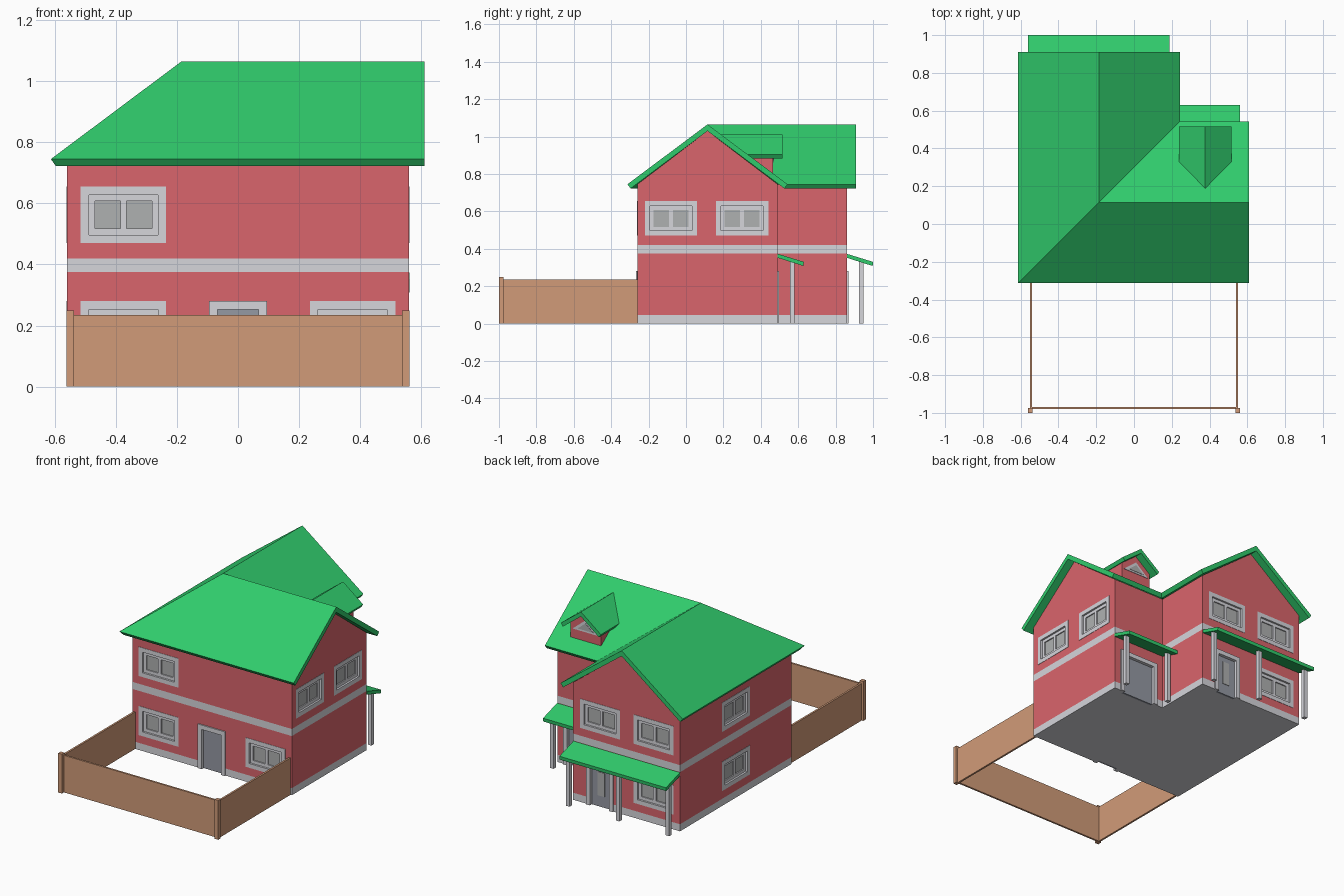
import bpy, bmesh
from math import radians
from mathutils import Matrix, Vector

if "Cube" in bpy.data.objects:
    bpy.data.objects.remove(bpy.data.objects["Cube"])


def material(name, rgb):
    m = bpy.data.materials.new(name)
    m.diffuse_color = (*rgb, 1)
    m.use_nodes = True
    m.node_tree.nodes["Principled BSDF"].inputs["Base Color"].default_value = m.diffuse_color
    return m


RED = material("red_wall", (0.70, 0.13, 0.15))
GREEN = material("green_roof", (0.03, 0.60, 0.15))
TAN = material("fence_wood", (0.64, 0.33, 0.19))
TRIM = material("pale_trim", (0.67, 0.67, 0.71))
GLASS = material("grey_glass", (0.43, 0.44, 0.44))
DOOR = material("door_grey", (0.30, 0.32, 0.37))


def finish(name, bm, mat):
    bmesh.ops.recalc_face_normals(bm, faces=bm.faces)
    me = bpy.data.meshes.new(name)
    bm.to_mesh(me)
    bm.free()
    ob = bpy.data.objects.new(name, me)
    me.materials.append(mat)
    bpy.context.collection.objects.link(ob)
    return ob


def add_box(bm, lo, hi, M=Matrix()):
    lo, hi = Vector(lo), Vector(hi)
    S = Matrix.Diagonal((*(hi - lo), 1))
    bmesh.ops.create_cube(bm, size=1, matrix=M @ Matrix.Translation((lo + hi) / 2) @ S)


def boxes(name, spans, mat, M=Matrix()):
    bm = bmesh.new()
    for lo, hi in spans:
        add_box(bm, lo, hi, M)
    return finish(name, bm, mat)


def loft(name, loop_a, loop_b, mat):
    bm = bmesh.new()
    a = [bm.verts.new(p) for p in loop_a]
    b = [bm.verts.new(p) for p in loop_b]
    bm.faces.new(a)
    bm.faces.new(b)
    n = len(a)
    for i in range(n):
        j = (i + 1) % n
        bm.faces.new((a[i], a[j], b[j], b[i]))
    return finish(name, bm, mat)


# L-shaped walls in stacked tiers
PLAN = [(-.56, -.26), (.56, -.26), (.56, .49), (.19, .49), (.19, .86), (-.56, .86)]
TIERS = [("base_trim", 0, .045, TRIM), ("lower_wall", .045, .375, RED),
         ("middle_band", .375, .42, TRIM), ("upper_wall", .42, .745, RED)]
walls = {n: loft(n, [(x, y, z0) for x, y in PLAN], [(x, y, z1) for x, y in PLAN], m)
         for n, z0, z1, m in TIERS}

# Gables on the right and back walls
tri = [(-.375, .745), (.375, .745), (0, 1.03)]
loft("right_gable", [(.56, .115 + u, z) for u, z in tri], [(.50, .115 + u, z) for u, z in tri], RED)
loft("back_gable", [(-.185 + u, .86, z) for u, z in tri], [(-.185 + u, .80, z) for u, z in tri], RED)

# Main roof: hip at the front left, valley at the back right, gable ends
bm = bmesh.new()
cx, cy = -.185, .115


def roof_layer(w, eave, ridge):
    pts = [(cx - w, cy - w, eave), (.61, cy - w, eave), (.61, cy, ridge),
           (.61, cy + w, eave), (cx + w, cy + w, eave), (cx + w, .91, eave),
           (cx, .91, ridge), (cx - w, .91, eave), (cx, cy, ridge)]
    v = [bm.verts.new(p) for p in pts]
    for f in ((0, 1, 2, 8), (0, 8, 6, 7), (8, 4, 5, 6), (8, 2, 3, 4)):
        bm.faces.new([v[i] for i in f])
    return v


top, low = roof_layer(.428, .745, 1.065), roof_layer(.411, .722, 1.03)
for i in range(8):
    j = (i + 1) % 8
    bm.faces.new((top[i], top[j], low[j], low[i]))
finish("main_roof", bm, GREEN)


# Dormer, running back into the main roof slope
def slope_y(z):
    return cy + (1.065 - z) / .7477 - .01


def dormer_part(name, prof, y_end, mat):
    prof = [(.377 + u, z) for u, z in prof]
    loft(name, [(x, y_end, z) for x, z in prof], [(x, slope_y(z), z) for x, z in prof], mat)


def triangle(name, w, z0, z1, y0, y1, mat):
    p = [(.377 - w, z0), (.377 + w, z0), (.377, z1)]
    loft(name, [(x, y0, z) for x, z in p], [(x, y1, z) for x, z in p], mat)


dormer_part("dormer_roof", [(-.14, .903), (0, 1.01), (.14, .903), (.127, .882), (0, .98), (-.127, .882)],
            .515, GREEN)
dormer_part("dormer_wall", [(-.107, .803), (.107, .803), (.107, .897), (0, .98), (-.107, .897)], .465, RED)
triangle("dormer_window_frame", .092, .862, .938, .46, .468, TRIM)
triangle("dormer_window_glass", .055, .873, .918, .46, .470, GLASS)

# Windows and doors: each cuts the wall and fills the recess
cut = bmesh.new()


def ring(w, z0, z1, t, y0, y1, sill=True):
    b = t if sill else 0
    spans = [((-w, y0, z0), (-w + t, y1, z1)), ((w - t, y0, z0), (w, y1, z1)),
             ((-w + t, y0, z1 - t), (w - t, y1, z1))]
    if sill:
        spans.append(((-w + t, y0, z0), (w - t, y1, z0 + b)))
    return spans


def placed(x, y, z, angle):
    return Matrix.Translation((x, y, z)) @ Matrix.Rotation(radians(angle), 4, 'Z')


def window(name, x, y, z, angle):
    M = placed(x, y, z, angle)
    add_box(cut, (-.14, -.02, -.0925), (.14, .025, .0925), M)
    boxes(name + "_frame", ring(.14, -.0925, .0925, .027, -.002, .025), TRIM, M)
    sash = ring(.113, -.0655, .0655, .02, .010, .025)
    sash.append(((-.01, .010, -.0455), (.01, .025, .0455)))
    boxes(name + "_sash", sash, TRIM, M)
    boxes(name + "_glass", [((s - .0415, .017, -.0455), (s + .0415, .025, .0455)) for s in (-.0515, .0515)],
          GLASS, M)


def door(name, x, y, w, angle, pane=False):
    M = placed(x, y, 0, angle)
    add_box(cut, (-w, -.02, -.01), (w, .025, .28), M)
    boxes(name + "_frame", ring(w, 0, .28, .028, -.008, .025, False), TRIM, M)
    boxes(name + "_panel", [((-w + .028, .012, 0), (w - .028, .025, .252))], DOOR, M)
    if pane:
        boxes(name + "_pane", [((-.025, .009, .07), (.025, .013, .22))], GLASS, M)


LOW, HIGH = .1875, .5625
for i, (x, y, z, a) in enumerate([
        (-.375, -.26, HIGH, 0), (-.375, -.26, LOW, 0), (.375, -.26, LOW, 0),
        (.56, -.08, HIGH, 90), (.56, .30, HIGH, 90),
        (0, .86, HIGH, 180), (-.375, .86, HIGH, 180), (-.375, .86, LOW, 180),
        (-.56, .30, HIGH, -90), (-.56, .30, LOW, -90)]):
    window(f"window_{i + 1}", x, y, z, a)
door("front_door", 0, -.26, .095, 0)
door("back_door", 0, .86, .095, 180, True)
door("garage_door", .375, .49, .14, 180)

cutter = finish("opening_cutter", cut, TRIM)
cutter.hide_render = True
for key in ("base_trim", "lower_wall", "upper_wall"):
    mod = walls[key].modifiers.new("openings", 'BOOLEAN')
    mod.operation, mod.solver, mod.object = 'DIFFERENCE', 'EXACT', cutter
    bpy.context.view_layer.objects.active = walls[key]
    bpy.ops.object.modifier_apply(modifier=mod.name)
bpy.data.objects.remove(cutter)


# Porches with sloping roofs and posts
def porch(name, x0, x1, y, posts):
    prof = [(0, .373), (0, .352), (.138, .308), (.14, .33)]
    loft(name + "_roof", [(x0, y + u, z) for u, z in prof], [(x1, y + u, z) for u, z in prof], GREEN)
    boxes(name + "_posts", [((p - .0125, y + .065, 0), (p + .0125, y + .09, .332)) for p in posts], TRIM)


porch("back_porch", -.56, .188, .86, (-.535, -.185, .165))
porch("garage_porch", .19, .562, .49, (.215, .535))

# Garden fence
boxes("fence_panels", [((-.55, -.98, 0), (.55, -.968, .235))] +
      [((s * .545 - .006, -.968, 0), (s * .545 + .006, -.26, .235)) for s in (-1, 1)], TAN)
boxes("fence_posts", [((s * .549 - .0125, -1, 0), (s * .549 + .0125, -.975, .25)) for s in (-1, 1)], TAN)
